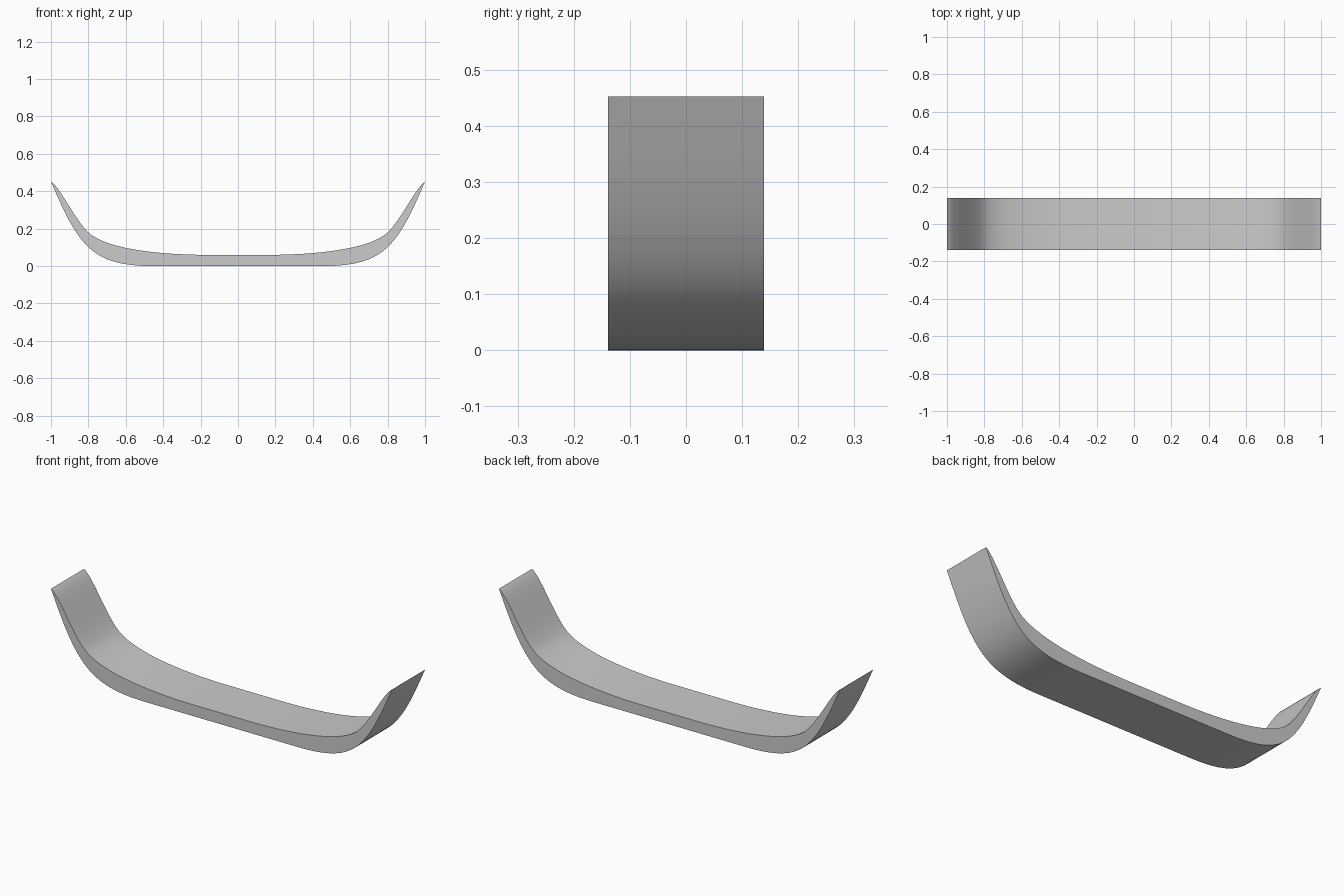
import bpy, bmesh, math
from mathutils import Vector
from mathutils.geometry import interpolate_bezier

cube = bpy.data.objects.get("Cube")
if cube:
    bpy.data.objects.remove(cube)

HALF_DEPTH = 0.139


def curve(a, b, c, d, steps=16):
    pts = [Vector((x, 0, z)) for x, z in (a, b, c, d)]
    return list(interpolate_bezier(*pts, steps))


def mirrored(half):
    # Complete a right-hand half curve to run from -x to +x
    return [Vector((-p.x, 0, p.z)) for p in reversed(half)] + half


# Underside: flat middle sweeping up to the tips
under = mirrored(curve((0.45, 0), (0.78, 0), (0.85, 0.1), (1, 0.452)))

# Upper side: shallow dish, then a steep rise that rounds into the tip
dish = curve((0.2, 0.06), (0.5, 0.065), (0.72, 0.105), (0.8, 0.18))
rise = curve((0.8, 0.18), (0.87, 0.245), (0.95, 0.42), (1, 0.452))
upper = mirrored(dish + rise[1:])

# Closed profile, tips shared by both curves
profile = under + list(reversed(upper))[1:-1]

bm = bmesh.new()
face = bm.faces.new([bm.verts.new((p.x, -HALF_DEPTH, p.z)) for p in profile])
out = bmesh.ops.extrude_face_region(bm, geom=[face], use_keep_orig=True)
moved = [g for g in out["geom"] if isinstance(g, bmesh.types.BMVert)]
bmesh.ops.translate(bm, vec=(0, 2 * HALF_DEPTH, 0), verts=moved)
bmesh.ops.recalc_face_normals(bm, faces=bm.faces)
mesh = bpy.data.meshes.new("curved_band")
bm.to_mesh(mesh)
bm.free()

band = bpy.data.objects.new("curved_band", mesh)
bpy.context.collection.objects.link(band)

# Single plain grey
grey = bpy.data.materials.new("plain_grey")
grey.use_nodes = True
color = (0.6, 0.6, 0.6, 1)
grey.diffuse_color = color
grey.node_tree.nodes["Principled BSDF"].inputs["Base Color"].default_value = color
mesh.materials.append(grey)

# Smooth along the sweep, sharp at the rims and tips
bpy.context.view_layer.objects.active = band
band.select_set(True)
bpy.ops.object.shade_smooth_by_angle(angle=math.radians(30))
